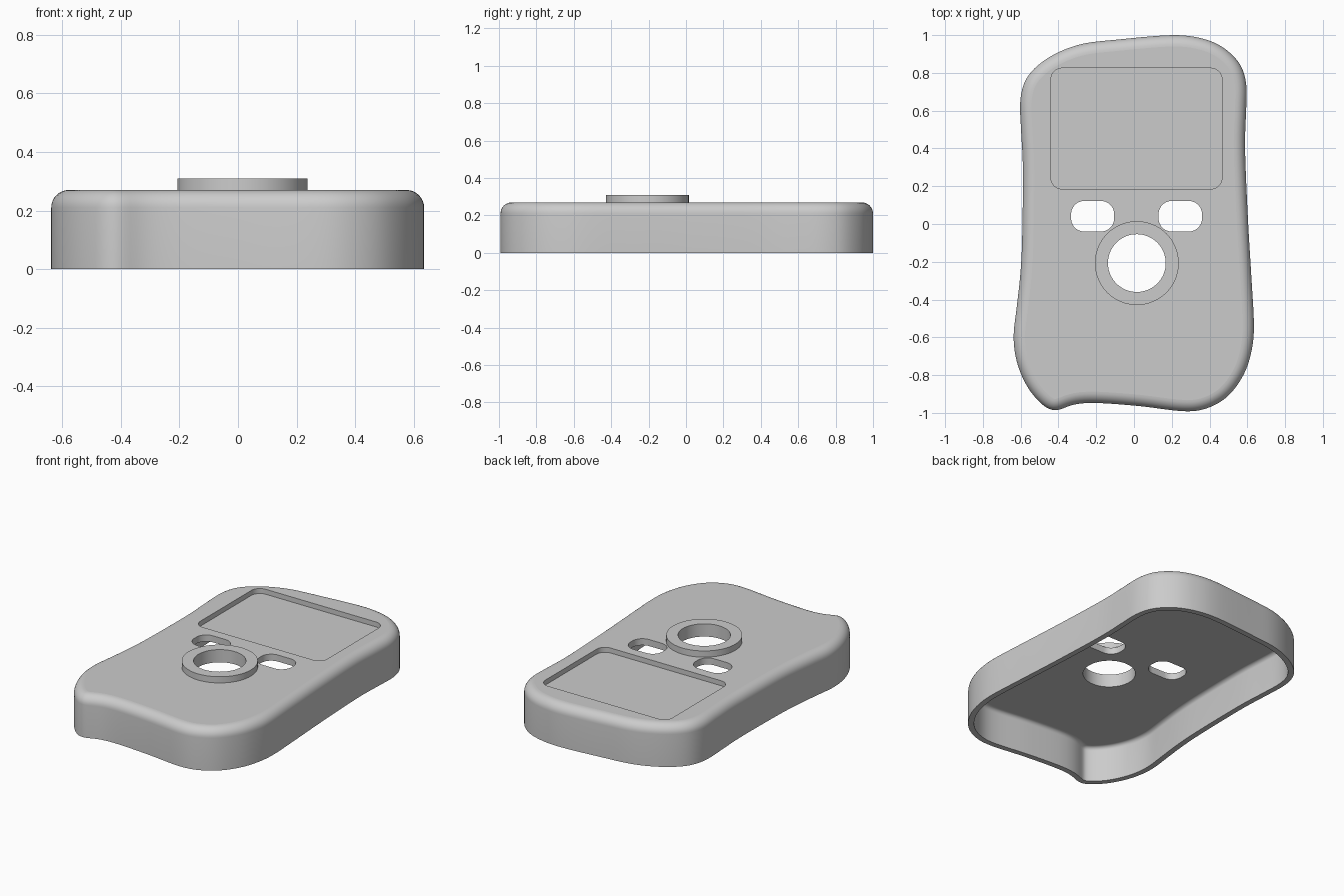
import bpy, bmesh, math
from mathutils import Vector

if "Cube" in bpy.data.objects:
    bpy.data.objects.remove(bpy.data.objects["Cube"], do_unlink=True)

grey = bpy.data.materials.new("plain grey")
grey.use_nodes = True
COLOUR = (0.6, 0.6, 0.6, 1)
grey.diffuse_color = COLOUR
grey.node_tree.nodes["Principled BSDF"].inputs["Base Color"].default_value = COLOUR

HEIGHT, WALL, PLATE, ROUND = 0.27, 0.035, 0.042, 0.06

# Wavy case outline, counter-clockwise from the back
OUTLINE = [(0.2, 1.0), (-0.09, 0.976), (-0.29, 0.95), (-0.455, 0.88), (-0.565, 0.78),
           (-0.602, 0.66), (-0.598, 0.5), (-0.588, 0.29), (-0.592, -0.08), (-0.602, -0.27),
           (-0.622, -0.45), (-0.638, -0.6), (-0.618, -0.74), (-0.56, -0.87), (-0.48, -0.962),
           (-0.415, -0.992), (-0.36, -0.968), (-0.29, -0.95), (-0.18, -0.948), (0.03, -0.964),
           (0.27, -0.992), (0.39, -0.975), (0.5, -0.91), (0.585, -0.79), (0.625, -0.66),
           (0.635, -0.53), (0.622, -0.29), (0.603, 0.03), (0.588, 0.4), (0.594, 0.61),
           (0.595, 0.74), (0.56, 0.85), (0.465, 0.94), (0.35, 0.985)]


def smooth_outline(points, count=260):
    """Closed Catmull-Rom curve, evenly resampled and lightly relaxed."""
    p = [Vector(q) for q in points]
    n, dense = len(p), []
    for i in range(n):
        a, b, c, d = p[i - 1], p[i], p[(i + 1) % n], p[(i + 2) % n]
        for k in range(24):
            t = k / 24
            dense.append(0.5 * (2 * b + (c - a) * t + (2 * a - 5 * b + 4 * c - d) * t ** 2
                                + (3 * b - a - 3 * c + d) * t ** 3))
    dense.append(dense[0])
    total = sum((dense[i + 1] - dense[i]).length for i in range(len(dense) - 1))
    out, run, step = [], 0.0, total / count
    for u, v in zip(dense, dense[1:]):
        length = (v - u).length
        while len(out) < count and len(out) * step <= run + length:
            out.append(u.lerp(v, (len(out) * step - run) / length))
        run += length
    for _ in range(3):
        out = [out[i] * 0.5 + (out[i - 1] + out[(i + 1) % count]) * 0.25 for i in range(count)]
    return out


def inset(loop, dist):
    """Move a loop inwards; bridge the points that cross over at tight corners."""
    n = len(loop)
    if dist < 1e-6:
        return list(loop)
    moved, good = [], []
    for i in range(n):
        t = (loop[(i + 1) % n] - loop[i - 1]).normalized()
        q = loop[i] + Vector((-t.y, t.x)) * dist
        moved.append(q)
        good.append(min((q - s).length for s in loop) > dist * 0.985)
    out = list(moved)
    for i in range(n):
        if not good[i]:
            a = next(k for k in range(1, n) if good[(i - k) % n])
            b = next(k for k in range(1, n) if good[(i + k) % n])
            out[i] = moved[(i - a) % n].lerp(moved[(i + b) % n], a / (a + b))
    return out


def loft(name, rings, caps=True):
    """Skin a stack of (2D loop, z) rings, optionally capping both ends."""
    bm = bmesh.new()
    rows = [[bm.verts.new((p[0], p[1], z)) for p in loop] for loop, z in rings]
    n = len(rows[0])
    for r, s in zip(rows, rows[1:]):
        for i in range(n):
            j = (i + 1) % n
            bm.faces.new((r[i], r[j], s[j], s[i]))
    if caps:
        bm.faces.new(rows[0][::-1])
        bm.faces.new(rows[-1])
    bmesh.ops.recalc_face_normals(bm, faces=bm.faces)
    mesh = bpy.data.meshes.new(name)
    bm.to_mesh(mesh)
    bm.free()
    mesh.materials.append(grey)
    obj = bpy.data.objects.new(name, mesh)
    bpy.context.collection.objects.link(obj)
    return obj


def circle(x, y, r, n=64):
    return [(x + r * math.cos(2 * math.pi * i / n), y + r * math.sin(2 * math.pi * i / n))
            for i in range(n)]


def rounded_rect(x0, x1, y0, y1, r, seg=10):
    corners = [(x1 - r, y1 - r), (x0 + r, y1 - r), (x0 + r, y0 + r), (x1 - r, y0 + r)]
    return [(cx + r * math.cos(math.pi / 2 * (q + k / seg)),
             cy + r * math.sin(math.pi / 2 * (q + k / seg)))
            for q, (cx, cy) in enumerate(corners) for k in range(seg + 1)]


def activate(obj):
    bpy.ops.object.select_all(action='DESELECT')
    obj.select_set(True)
    bpy.context.view_layer.objects.active = obj


def cut(target, loop, z0, z1):
    cutter = loft("cutter", [(loop, z0), (loop, z1)])
    cutter.hide_render = True
    mod = target.modifiers.new("cut", 'BOOLEAN')
    mod.operation, mod.solver, mod.object = 'DIFFERENCE', 'EXACT', cutter
    activate(target)
    bpy.ops.object.modifier_apply(modifier=mod.name)
    bpy.data.objects.remove(cutter, do_unlink=True)


def finish(obj):
    """Smooth curved sides with sharp corners; keep level faces flat."""
    activate(obj)
    bpy.ops.object.shade_smooth_by_angle(angle=math.radians(35))
    for f in obj.data.polygons:
        if abs(f.normal.z) > 0.999:
            f.use_smooth = False


# Hollow case, open underneath: inner ceiling, inner wall, rim, outer wall, rounded top
outline = smooth_outline(OUTLINE)
ceiling, inner_r, steps = HEIGHT - PLATE, ROUND - WALL, 8
arc = [math.pi / 2 * k / steps for k in range(steps + 1)]
rings = [(inset(outline, WALL + inner_r * (1 - math.cos(a))),
          ceiling - inner_r * (1 - math.sin(a))) for a in reversed(arc)]
rings += [(inset(outline, WALL), 0), (outline, 0)]
rings += [(inset(outline, ROUND * (1 - math.cos(a))), HEIGHT - ROUND * (1 - math.sin(a)))
          for a in arc]
case = loft("case_shell", rings)

# Screen recess, two button slots and the round opening
cut(case, rounded_rect(-0.44, 0.466, 0.185, 0.825, 0.06), HEIGHT - 0.032, 0.5)
for x0, x1 in ((-0.333, -0.105), (0.13, 0.36)):
    cut(case, rounded_rect(x0, x1, -0.04, 0.122, 0.07), 0.1, 0.5)
RX, RY = 0.015, -0.207
cut(case, circle(RX, RY, 0.153), 0.1, 0.5)
finish(case)

# Raised collar around the round opening
outer, inner = circle(RX, RY, 0.222), circle(RX, RY, 0.153)
collar = loft("opening_collar", [(outer, HEIGHT), (outer, 0.31), (inner, 0.31), (inner, HEIGHT)],
              caps=False)
finish(collar)
